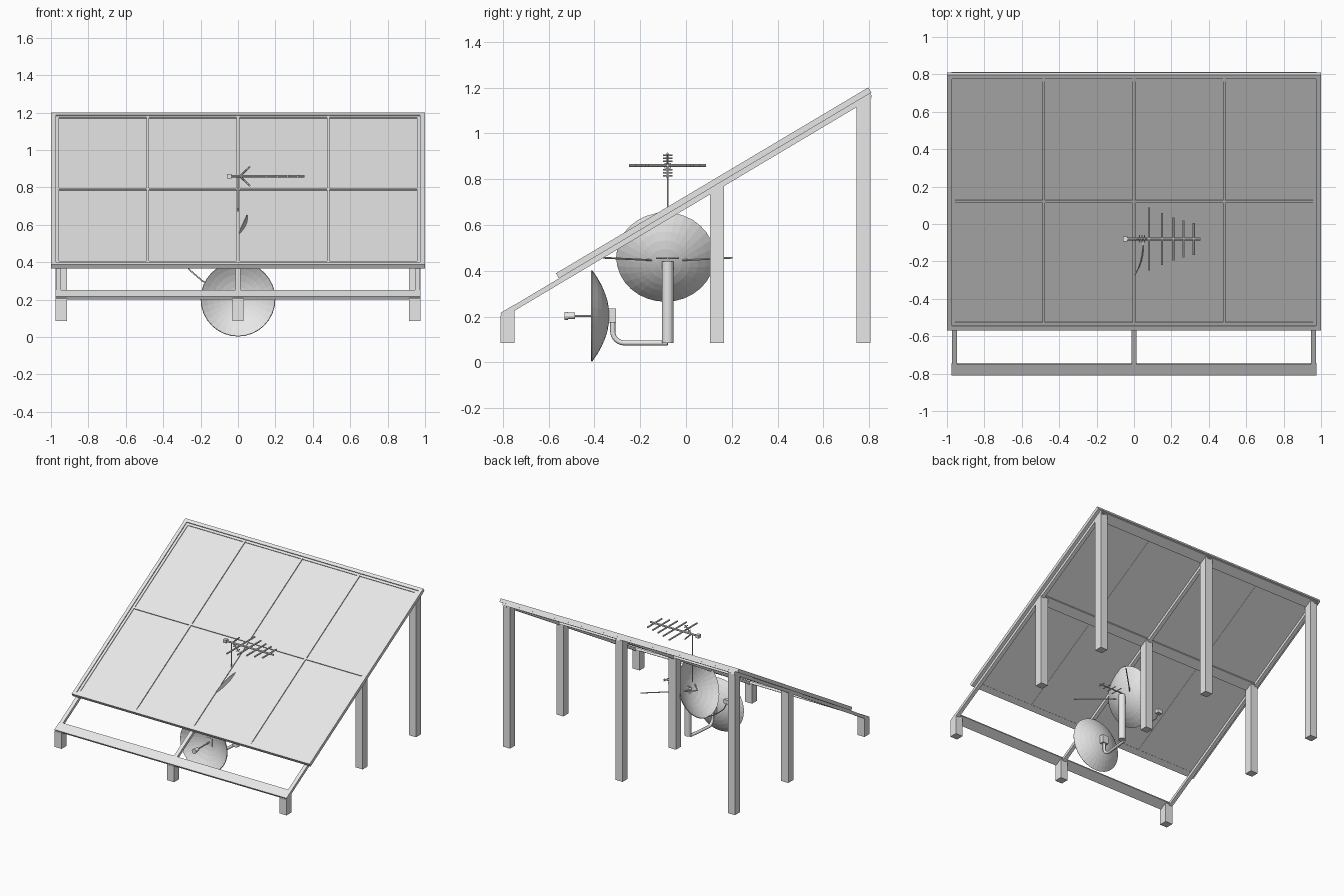
import bpy, bmesh, math
from mathutils import Vector, Matrix

if "Cube" in bpy.data.objects:
    bpy.data.objects.remove(bpy.data.objects["Cube"])

grey = bpy.data.materials.new("light_grey")
grey.use_nodes = True
grey.diffuse_color = (0.8, 0.8, 0.8, 1)
grey.node_tree.nodes["Principled BSDF"].inputs["Base Color"].default_value = (0.8, 0.8, 0.8, 1)

# Roof plane: starts at the front edge and rises towards the back
FRONT, BASE, RISE = -0.81, 0.215, 0.595
ANGLE = math.atan(RISE)
SLOPE = Matrix.Translation((0, FRONT, BASE)) @ Matrix.Rotation(ANGLE, 4, 'X')


def along(y):
    return (y - FRONT) / math.cos(ANGLE)


def finish(name, bm, matrix=None):
    bmesh.ops.recalc_face_normals(bm, faces=bm.faces)
    mesh = bpy.data.meshes.new(name)
    bm.to_mesh(mesh)
    bm.free()
    mesh.materials.append(grey)
    obj = bpy.data.objects.new(name, mesh)
    bpy.context.collection.objects.link(obj)
    if matrix:
        obj.matrix_world = matrix
    return obj


def box(name, low, high, matrix=None):
    bm = bmesh.new()
    bmesh.ops.create_cube(bm, size=1)
    for v in bm.verts:
        v.co = [a + (c + 0.5) * (b - a) for a, b, c in zip(low, high, v.co)]
    return finish(name, bm, matrix)


def rod(name, start, end, radius, sides=10):
    start, end = Vector(start), Vector(end)
    axis = end - start
    bm = bmesh.new()
    bmesh.ops.create_cone(bm, cap_ends=True, segments=sides, radius1=radius,
                          radius2=radius, depth=axis.length)
    turn = axis.to_track_quat('Z', 'Y').to_matrix().to_4x4()
    return finish(name, bm, Matrix.Translation((start + end) / 2) @ turn)


def pipe(name, points, radius):
    curve = bpy.data.curves.new(name, 'CURVE')
    curve.dimensions = '3D'
    curve.bevel_depth = radius
    curve.bevel_resolution = 2
    curve.use_fill_caps = True
    spline = curve.splines.new('POLY')
    spline.points.add(len(points) - 1)
    for p, co in zip(spline.points, points):
        p.co = (*co, 1)
    curve.materials.append(grey)
    obj = bpy.data.objects.new(name, curve)
    bpy.context.collection.objects.link(obj)


def dish(name, rim_centre, facing, radius, depth):
    # parabolic bowl, with the rim at local height zero
    bm = bmesh.new()
    rings = 6
    verts = [bm.verts.new((radius * i / rings, 0, depth * ((i / rings) ** 2 - 1)))
             for i in range(rings + 1)]
    edges = [bm.edges.new(pair) for pair in zip(verts, verts[1:])]
    bmesh.ops.spin(bm, geom=verts + edges, axis=(0, 0, 1), cent=(0, 0, 0),
                   angle=math.tau, steps=32)
    bmesh.ops.remove_doubles(bm, verts=bm.verts, dist=0.0005)
    turn = Vector(facing).to_track_quat('Z', 'Y').to_matrix().to_4x4()
    obj = finish(name, bm, Matrix.Translation(rim_centre) @ turn)
    shell = obj.modifiers.new("shell", 'SOLIDIFY')
    shell.thickness = 0.005


# Posts with tops cut to the slope
for side, x in (("right", -0.945), ("middle", 0), ("left", 0.945)):
    for row, y in (("front", -0.78), ("centre", 0.135), ("back", 0.775)):
        post = box(f"{row}_{side}_post", (x - 0.03, y - 0.03, 0.085), (x + 0.03, y + 0.03, 1))
        for v in post.data.vertices:
            if v.co.z > 0.5:
                v.co.z = BASE + RISE * (v.co.y - FRONT) - 0.01

# Rafters and cross beams
for side, x in (("right", -0.96), ("middle", 0), ("left", 0.96)):
    box(f"{side}_rafter", (x - 0.014, 0, -0.022), (x + 0.014, along(0.8), 0), SLOPE)
for row, y in (("front", -0.78), ("centre", 0.135), ("back", 0.775)):
    box(f"{row}_beam", (-0.975, along(y - 0.03), -0.015), (0.975, along(y + 0.03), 0.001), SLOPE)

# Panel array: sheet, raised outer frame, inner lip and dividers
U0, U1 = along(-0.555), along(0.81)
box("panel_sheet", (-0.99, U0 + 0.01, 0.002), (0.99, U1 - 0.01, 0.014), SLOPE)
for label, inset, width, top in (("frame", 0, 0.026, 0.026), ("lip", 0.026, 0.018, 0.019)):
    a, b, e = U0 + inset, U1 - inset, 1 - inset
    box(f"panel_{label}_front", (-e, a, 0), (e, a + width, top), SLOPE)
    box(f"panel_{label}_back", (-e, b - width, 0), (e, b, top), SLOPE)
    for side, s in (("right", -1), ("left", 1)):
        x0, x1 = sorted((s * e, s * (e - width)))
        box(f"panel_{label}_{side}", (x0, a + width, 0), (x1, b - width, top), SLOPE)
for i, x in enumerate((-0.482, 0, 0.482)):
    box(f"panel_divider_{i}", (x - 0.007, U0 + 0.02, 0), (x + 0.007, U1 - 0.02, 0.021), SLOPE)
mid = along(0.13)
box("panel_cross_divider", (-0.96, mid - 0.007, 0), (0.96, mid + 0.007, 0.021), SLOPE)

# Support pole and bent pipe carrying the front dish
Y = -0.08
rod("dish_pole", (0.04, Y, 0.085), (0.04, Y, 0.44), 0.025, 20)
bend = [(0, -0.27 - 0.05 * math.sin(t), 0.135 - 0.05 * math.cos(t))
        for t in (i * math.pi / 12 for i in range(7))]
pipe("bent_pipe", [(0.02, Y, 0.085)] + bend + [(0, -0.32, 0.2)], 0.011)
box("front_dish_bracket", (-0.025, -0.345, 0.175), (0.025, -0.305, 0.235))

# Front dish with its receiver
dish("front_dish", (0, -0.41, 0.203), (0, -1, 0), 0.2, 0.075)
rod("front_receiver_rod", (0, -0.335, 0.203), (0, -0.49, 0.203), 0.005)
rod("front_receiver", (0, -0.485, 0.203), (0, -0.525, 0.203), 0.014, 12)
rod("front_receiver_cap", (0, -0.515, 0.203), (0, -0.53, 0.203), 0.018, 12)

# Large tilted dish with its receiver arm
dish("tilted_dish", (-0.04, -0.09, 0.46), (-0.907, 0, 0.42), 0.215, 0.08)
pipe("tilted_receiver_arm", [(-0.13, Y, 0.27), (-0.19, Y, 0.3), (-0.26, Y, 0.36),
                             (-0.29, Y, 0.42)], 0.004)
box("tilted_receiver", (-0.31, Y - 0.015, 0.415), (-0.27, Y + 0.015, 0.445))

# Small aerial on the pole: two swept whiskers and a short boom
for side, s in (("front", -1), ("back", 1)):
    rod(f"{side}_whisker", (-0.04, Y, 0.443), (0.24, Y + s * 0.28, 0.457), 0.004, 6)
rod("small_boom", (0.02, Y, 0.455), (0.24, Y, 0.455), 0.005, 6)
for i in range(4):
    x, reach = 0.09 + 0.045 * i, 0.05 - 0.008 * i
    rod(f"small_boom_element_{i}", (x, Y - reach, 0.455), (x, Y + reach, 0.455), 0.004, 6)

# Roof aerial: mast, boom, long elements and folded reflector
Z = 0.86
rod("aerial_mast", (0, Y, 0.5), (0, Y, Z), 0.004, 8)
rod("aerial_boom", (-0.06, Y, Z), (0.355, Y, Z), 0.007, 8)
box("aerial_clamp", (-0.06, Y - 0.014, Z - 0.012), (-0.035, Y + 0.014, Z + 0.012))
for i, (x, reach) in enumerate(((0.08, 0.168), (0.15, 0.14), (0.21, 0.115),
                                (0.265, 0.1), (0.32, 0.085))):
    rod(f"aerial_element_{i}", (x, Y - reach, Z), (x, Y + reach, Z), 0.006, 8)
for side, s in (("lower", -1), ("upper", 1)):
    rod(f"{side}_reflector_arm", (0.01, Y, Z), (0.065, Y, Z + s * 0.053), 0.005, 6)
    for i, t in enumerate((0.35, 0.6, 0.85)):
        x, z = 0.01 + 0.055 * t, Z + s * 0.053 * t
        rod(f"{side}_reflector_bar_{i}", (x, Y - 0.02, z), (x, Y + 0.02, z), 0.003, 6)
